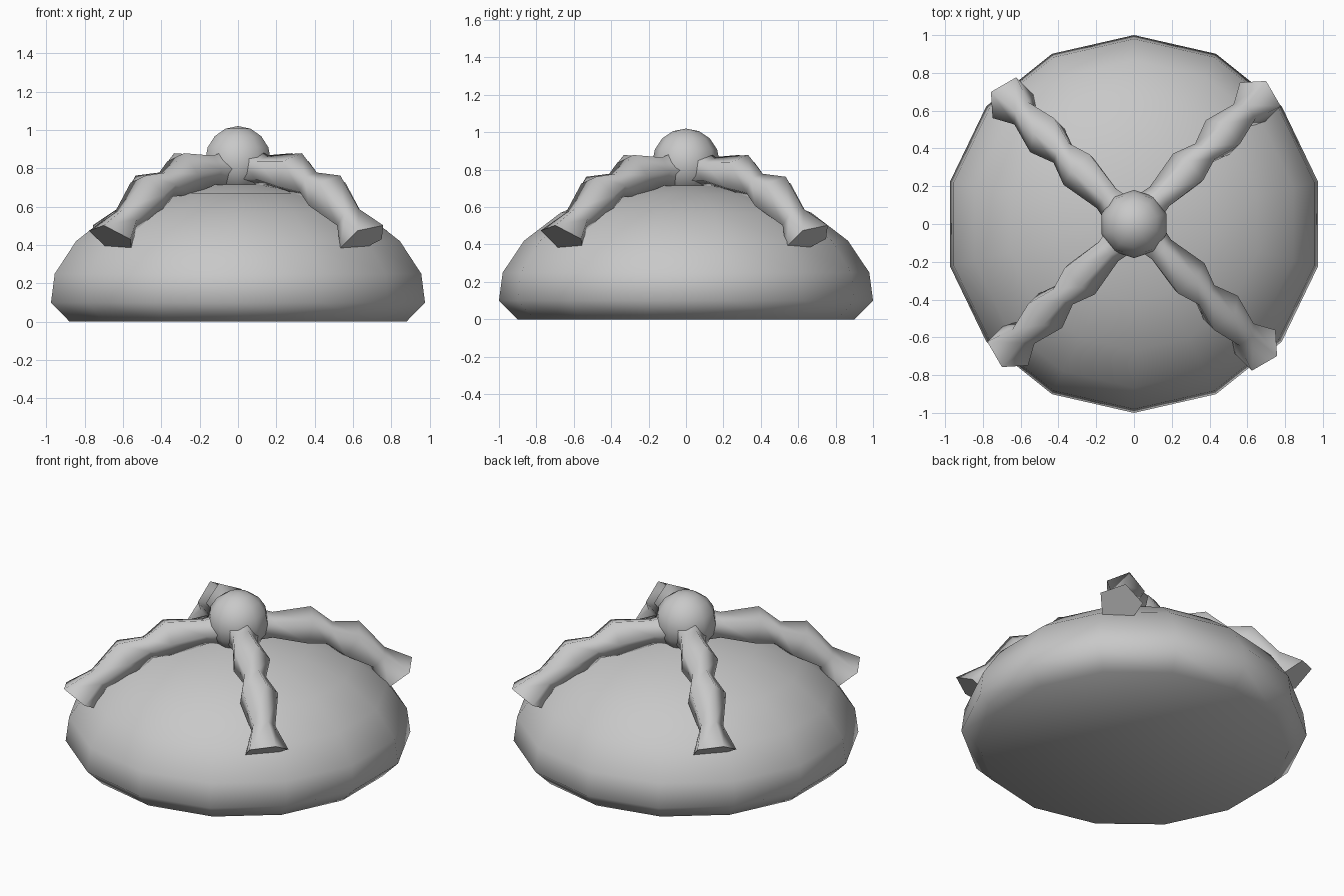
import bpy, bmesh, math
from mathutils import Vector

if "Cube" in bpy.data.objects:
    bpy.data.objects.remove(bpy.data.objects["Cube"])

grey = bpy.data.materials.new("plain_grey")
grey.diffuse_color = (0.58, 0.58, 0.58, 1)
grey.use_nodes = True
grey.node_tree.nodes["Principled BSDF"].inputs["Base Color"].default_value = grey.diffuse_color


def finish(bm, name, angle):
    me = bpy.data.meshes.new(name)
    bmesh.ops.recalc_face_normals(bm, faces=bm.faces[:])
    bm.to_mesh(me)
    bm.free()
    ob = bpy.data.objects.new(name, me)
    bpy.context.collection.objects.link(ob)
    me.materials.append(grey)
    bpy.ops.object.select_all(action='DESELECT')
    ob.select_set(True)
    bpy.context.view_layer.objects.active = ob
    bpy.ops.object.shade_smooth_by_angle(angle=math.radians(angle))
    return ob


def bridge(bm, a, b):
    n = len(a)
    for i in range(n):
        j = (i + 1) % n
        bm.faces.new((a[i], a[j], b[j], b[i]))


def dome():
    # Radius and height of each ring, closed by a flat floor
    sides = 14
    profile = [(.9, 0), (1, .1), (.98, .25), (.866, .42),
               (.67, .57), (.41, .67), (.14, .715)]
    bm = bmesh.new()
    rings = []
    for r, z in profile:
        rings.append([bm.verts.new((r * math.sin(math.tau * i / sides),
                                    r * math.cos(math.tau * i / sides), z))
                      for i in range(sides)])
    for a, b in zip(rings, rings[1:]):
        bridge(bm, a, b)
    bm.faces.new(rings[0])
    top = bm.verts.new((0, 0, .72))
    for i in range(sides):
        bm.faces.new((rings[-1][i], rings[-1][(i + 1) % sides], top))
    finish(bm, "dome", 150)


def knob():
    bm = bmesh.new()
    bmesh.ops.create_uvsphere(bm, u_segments=10, v_segments=8, radius=.18)
    bmesh.ops.translate(bm, vec=(0, 0, .84), verts=bm.verts[:])
    finish(bm, "top_knob", 80)


def arm(name, turn):
    # Knuckled strut: distance along x (equal to y), height, radius
    path = [(.055, .805, .105), (.14, .79, .08), (.29, .77, .117),
            (.375, .715, .072), (.465, .665, .12), (.58, .535, .075),
            (.655, .43, .133)]
    pts = [Vector((d * math.sqrt(2), 0, z)) for d, z, r in path]
    bm = bmesh.new()
    rings = []
    sides = 5
    for k, p in enumerate(pts):
        t = (pts[min(k + 1, len(pts) - 1)] - pts[max(k - 1, 0)]).normalized()
        if k == len(pts) - 1:       # foot face points mostly down
            t = Vector((math.cos(math.radians(55)), 0, -math.sin(math.radians(55))))
        side = Vector((0, 1, 0))
        up = t.cross(side)
        r = path[k][2]
        ring = []
        for i in range(sides):
            a = math.tau * i / sides
            v = p + side * r * math.cos(a) + up * r * math.sin(a)
            c, s = math.cos(turn), math.sin(turn)
            ring.append(bm.verts.new((v.x * c - v.y * s, v.x * s + v.y * c, v.z)))
        rings.append(ring)
    for a, b in zip(rings, rings[1:]):
        bridge(bm, a, b)
    bm.faces.new(rings[0])
    bm.faces.new(rings[-1])
    finish(bm, name, 76)


dome()
knob()
for i, label in enumerate(("back_right", "back_left", "front_left", "front_right")):
    arm(label + "_arm", math.radians(45 + 90 * i))
